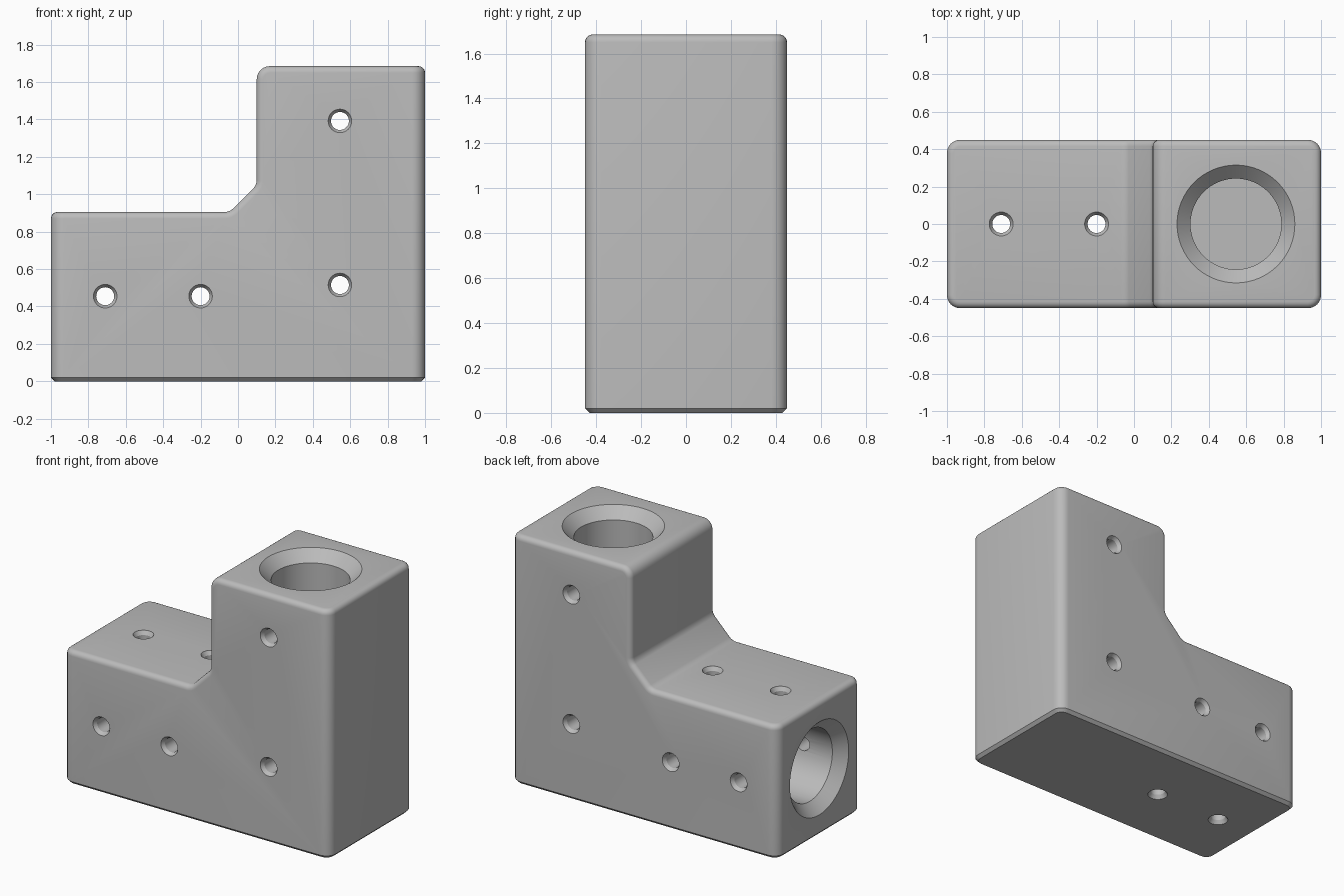
import bpy
import bmesh
import math
from mathutils import Matrix, Vector

if "Cube" in bpy.data.objects:
    bpy.data.objects.remove(bpy.data.objects["Cube"], do_unlink=True)

HALF_DEPTH, ARM_TOP, POST_TOP = 0.45, 0.905, 1.685
POST_X, AXIS_Z = 0.545, 0.455

grey = bpy.data.materials.new("plain grey")
grey.use_nodes = True
grey.diffuse_color = (0.5, 0.5, 0.5, 1)
grey.node_tree.nodes["Principled BSDF"].inputs["Base Color"].default_value = grey.diffuse_color


def make_object(name, bm):
    bmesh.ops.recalc_face_normals(bm, faces=bm.faces)
    mesh = bpy.data.meshes.new(name)
    bm.to_mesh(mesh)
    bm.free()
    mesh.materials.append(grey)
    obj = bpy.data.objects.new(name, mesh)
    bpy.context.collection.objects.link(obj)
    return obj


def bevel(bm, edges, size, segments):
    bmesh.ops.bevel(bm, geom=edges, offset=size, offset_type='OFFSET', segments=segments,
                    profile=0.5, affect='EDGES', clamp_overlap=False)
    bm.normal_update()


def lathe(name, profile, origin, axis, sides):
    """Turn (radius, distance) points around an axis to make a closed cutter."""
    bm = bmesh.new()
    rings = [[bm.verts.new((r * math.cos(math.tau * i / sides), r * math.sin(math.tau * i / sides), d))
              for i in range(sides)] for r, d in profile]
    for a, b in zip(rings, rings[1:]):
        for i in range(sides):
            j = (i + 1) % sides
            bm.faces.new((a[i], a[j], b[j], b[i]))
    bm.faces.new(rings[0])
    bm.faces.new(rings[-1])
    turn = Vector((0, 0, 1)).rotation_difference(Vector(axis)).to_matrix().to_4x4()
    bm.transform(Matrix.Translation(origin) @ turn)
    return make_object(name, bm)


# Stepped body, extruded from its side outline
outline = [(-1, 0), (1, 0), (1, POST_TOP), (0.1, POST_TOP), (0.1, 1.05), (-0.045, ARM_TOP), (-1, ARM_TOP)]
bm = bmesh.new()
side = bm.faces.new([bm.verts.new((x, -HALF_DEPTH, z)) for x, z in outline])
extruded = bmesh.ops.extrude_face_region(bm, geom=[side], use_keep_orig=True)
bmesh.ops.translate(bm, vec=(0, 2 * HALF_DEPTH, 0),
                    verts=[v for v in extruded["geom"] if isinstance(v, bmesh.types.BMVert)])
bmesh.ops.recalc_face_normals(bm, faces=bm.faces)

# Large rounds on the end corners and the post shoulder
rounds, fillets = [], []
for e in bm.edges:
    a, b = (v.co for v in e.verts)
    mid = (a + b) / 2
    upright = abs(a.z - b.z) > 0.1 and abs(a.x - b.x) < 0.01
    crosswise = abs(a.y - b.y) > 0.1
    if upright and abs(mid.x) > 0.99:
        rounds.append(e)
    elif crosswise and abs(mid.x - 0.1) < 0.01 and mid.z > 1.5:
        rounds.append(e)
    elif crosswise and abs(mid.x) < 0.2:
        fillets.append(e)
bevel(bm, rounds, 0.07, 6)
bevel(bm, [e for e in fillets if e.is_valid], 0.025, 4)

# Flat chamfer round the base, then small rounds on every other outside edge
bevel(bm, [e for e in bm.edges if all(v.co.z < 0.001 for v in e.verts)], 0.02, 1)
bevel(bm, [e for e in bm.edges if e.calc_face_angle(0) > math.radians(40)
           and min(v.co.z for v in e.verts) > 0.1], 0.035, 5)
body = make_object("corner_bracket", bm)

# Blind sockets with flared mouths
R, FLARE, OVER = 0.243, 0.072, 0.05


def socket(name, origin, axis, depth):
    return lathe(name, [(R, -depth), (R, -FLARE), (R + FLARE, 0), (R + FLARE, OVER)], origin, axis, 64)


cutters = [socket("post_socket_cutter", (POST_X, 0, POST_TOP), (0, 0, 1), POST_TOP - 0.21),
           socket("arm_socket_cutter", (-1, 0, AXIS_Z), (-1, 0, 0), 1.09)]


# Screw holes, countersunk at both ends
def screw(name, origin, axis):
    r, wide, sink, h = 0.048, 0.064, 0.025, HALF_DEPTH + 0.0015
    half = [(r, h - sink), (wide, h), (wide, h + OVER)]
    return lathe(name, [(a, -d) for a, d in reversed(half)] + half, origin, axis, 32)


for x, z in [(-0.71, AXIS_Z), (-0.2, AXIS_Z), (POST_X, 0.515), (POST_X, 1.392)]:
    cutters.append(screw("cross_screw_cutter", (x, 0, z), (0, 1, 0)))
for x in (-0.71, -0.2):
    cutters.append(screw("upright_screw_cutter", (x, 0, ARM_TOP / 2), (0, 0, 1)))

bpy.ops.object.select_all(action='DESELECT')
bpy.context.view_layer.objects.active = body
body.select_set(True)
for cutter in cutters:
    cutter.hide_render = True
    mod = body.modifiers.new("cut", 'BOOLEAN')
    mod.operation, mod.solver, mod.object = 'DIFFERENCE', 'EXACT', cutter
    bpy.ops.object.modifier_apply(modifier=mod.name)
for cutter in cutters:
    bpy.data.objects.remove(cutter, do_unlink=True)

bpy.ops.object.shade_smooth_by_angle(angle=math.radians(30))
